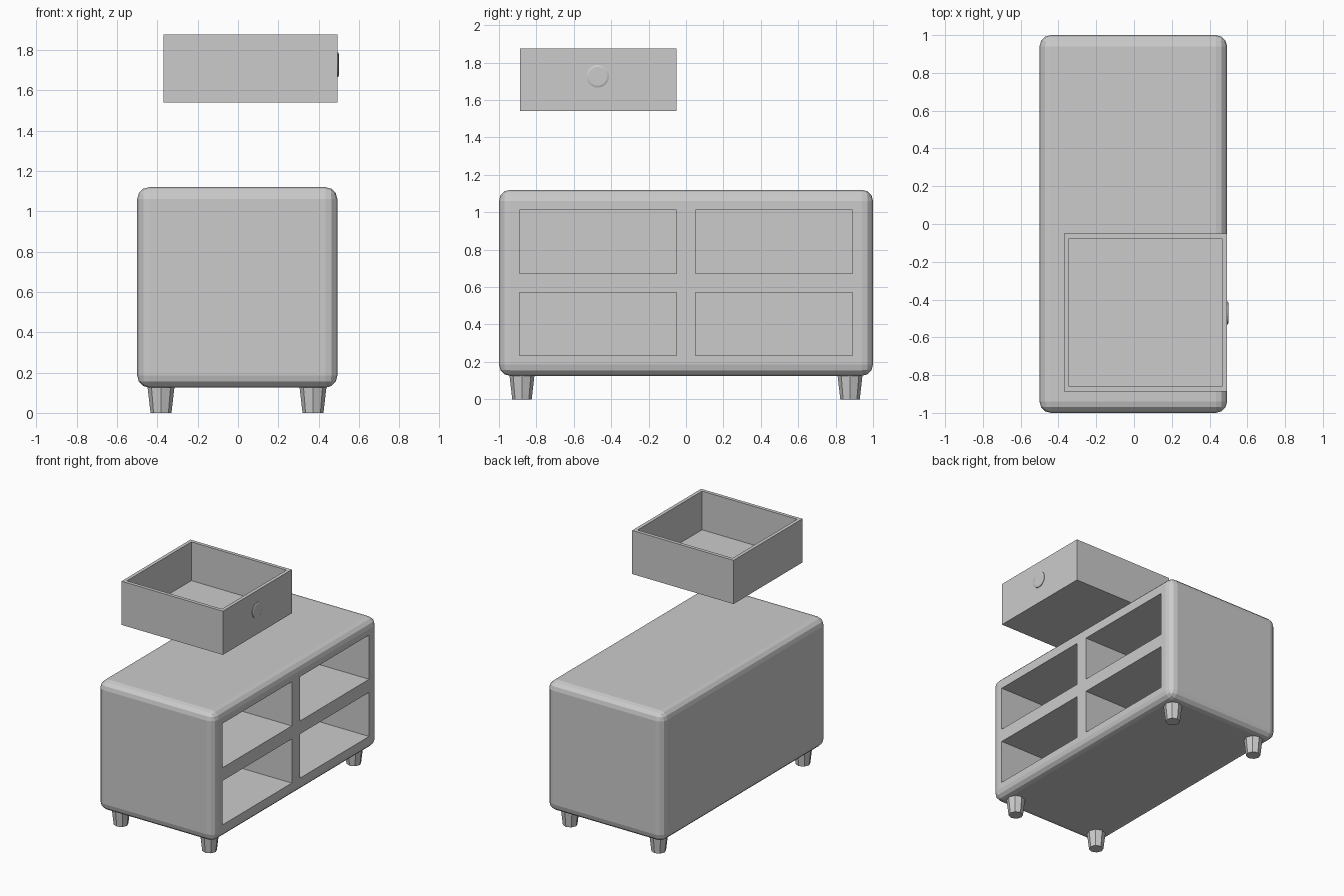
import bpy
import bmesh
from math import pi

if "Cube" in bpy.data.objects:
    bpy.data.objects.remove(bpy.data.objects["Cube"])


def add_object(name, bm):
    bmesh.ops.recalc_face_normals(bm, faces=bm.faces)
    mesh = bpy.data.meshes.new(name)
    bm.to_mesh(mesh)
    bm.free()
    obj = bpy.data.objects.new(name, mesh)
    bpy.context.collection.objects.link(obj)
    return obj


def add_box(bm, lo, hi):
    verts = bmesh.ops.create_cube(bm, size=1)["verts"]
    for v in verts:
        for i in range(3):
            v.co[i] = lo[i] if v.co[i] < 0 else hi[i]
    return verts


def lathe(name, profile, sides, axis, center):
    """Closed solid from (radius, height) rings along z or x."""
    bm = bmesh.new()
    verts = [bm.verts.new((r, 0, h)) for r, h in [(0, profile[0][1])] + profile + [(0, profile[-1][1])]]
    edges = [bm.edges.new(p) for p in zip(verts, verts[1:])]
    bmesh.ops.spin(bm, geom=verts + edges, cent=(0, 0, 0), axis=(0, 0, 1),
                   angle=2 * pi, steps=sides)
    bmesh.ops.remove_doubles(bm, verts=bm.verts, dist=1e-5)
    obj = add_object(name, bm)
    if axis == "X":
        obj.rotation_euler.y = pi / 2
    obj.location = center
    return obj


BACK, FRONT = -0.50, 0.493

# Rounded cabinet body
bm = bmesh.new()
add_box(bm, (BACK, -1, 0.125), (FRONT, 1, 1.12))
bmesh.ops.bevel(bm, geom=bm.edges[:], offset=0.06, segments=3, profile=0.5, affect="EDGES")
body = add_object("cabinet_body", bm)

# Four drawer openings
bm = bmesh.new()
for y0, y1 in ((-0.89, -0.05), (0.05, 0.89)):
    for z0, z1 in ((0.233, 0.572), (0.673, 1.013)):
        add_box(bm, (-0.372, y0, z0), (0.6, y1, z1))
cutter = add_object("opening_cutter", bm)
cutter.hide_render = True
cut = body.modifiers.new("openings", "BOOLEAN")
cut.operation = "DIFFERENCE"
cut.solver = "EXACT"
cut.object = cutter
bpy.context.view_layer.objects.active = body
body.select_set(True)
bpy.ops.object.modifier_apply(modifier=cut.name)
bpy.data.objects.remove(cutter)

# Tapered legs
for x, side in ((-0.382, "back"), (0.372, "front")):
    for y, end in ((-0.877, "left"), (0.877, "right")):
        lathe(f"{side}_{end}_leg", [(0.052, 0), (0.067, 0.13)], 8, "Z", (x, y, 0))

# Open drawer floating above the cabinet
bm = bmesh.new()
add_box(bm, (-0.37, -0.888, 1.54), (FRONT, -0.05, 1.876))
top = max(bm.faces, key=lambda f: f.calc_center_median().z)
bmesh.ops.inset_region(bm, faces=[top], thickness=0.038)
hole = bmesh.ops.extrude_face_region(bm, geom=[top])
bmesh.ops.translate(bm, vec=(0, 0, -0.298),
                    verts=[g for g in hole["geom"] if isinstance(g, bmesh.types.BMVert)])
if top.is_valid:
    bmesh.ops.delete(bm, geom=[top], context="FACES_ONLY")
add_object("drawer", bm)

# Round drawer knob
lathe("drawer_knob", [(0.061, -0.01), (0.061, 0.004), (0.05, 0.008)], 24, "X",
      (FRONT, -0.472, 1.727))
